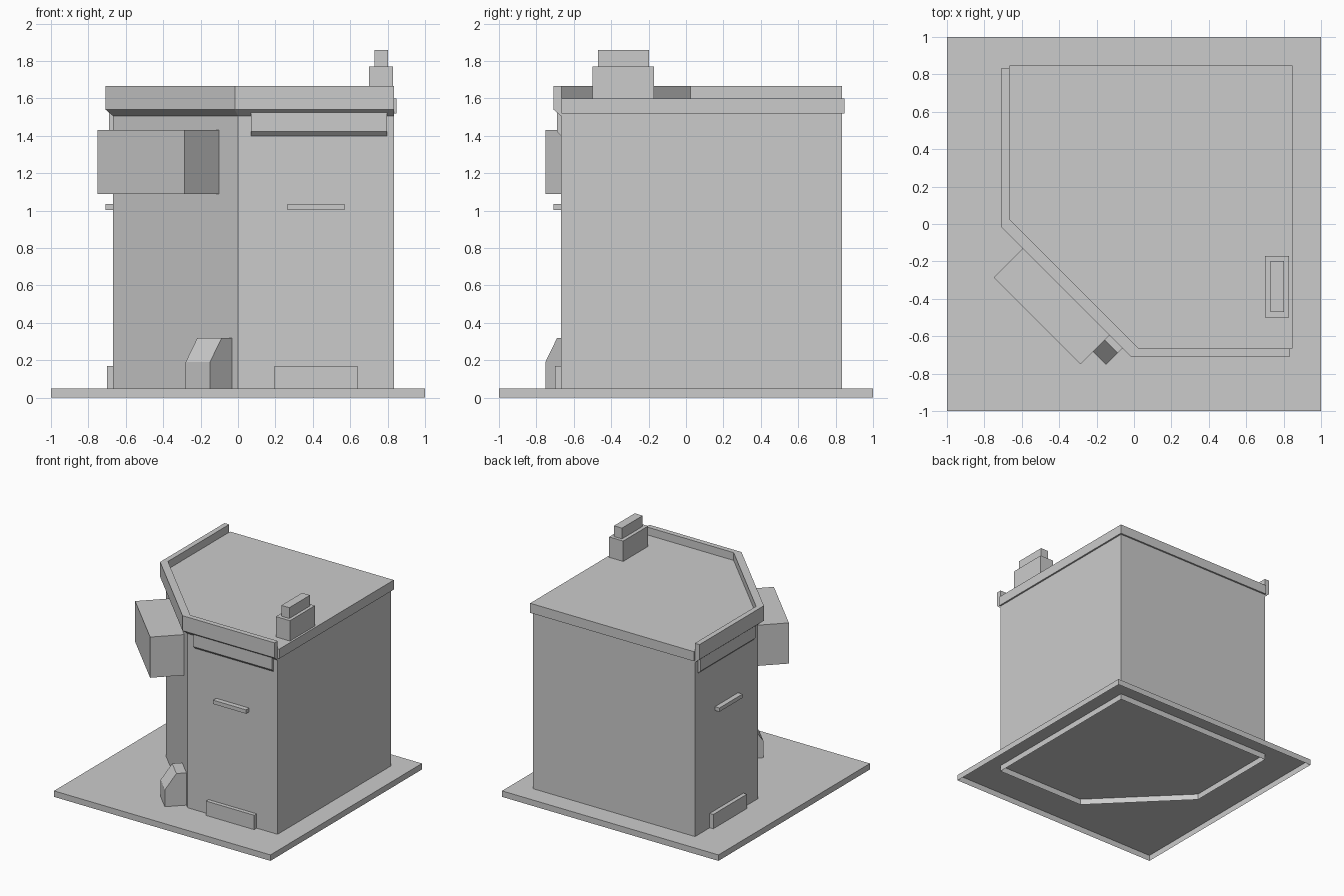
import bpy, bmesh

if "Cube" in bpy.data.objects:
    bpy.data.objects.remove(bpy.data.objects["Cube"])


def finish(name, bm, recalc=True):
    if recalc:
        bmesh.ops.recalc_face_normals(bm, faces=bm.faces[:])
    mesh = bpy.data.meshes.new(name)
    bm.to_mesh(mesh)
    bm.free()
    obj = bpy.data.objects.new(name, mesh)
    bpy.context.collection.objects.link(obj)
    return obj


def loft(name, rings, first=True, last=True, closed=True):
    """Join equal-length point rings with quads, optionally capping the ends."""
    bm = bmesh.new()
    vs = [[bm.verts.new(p) for p in ring] for ring in rings]
    n = len(rings[0])
    for a, b in zip(vs, vs[1:]):
        for i in range(n):
            j = (i + 1) % n
            bm.faces.new((a[i], a[j], b[j], b[i]))
    if first:
        bm.faces.new(vs[0][::-1])
    if last:
        bm.faces.new(vs[-1])
    # open shells are already wound outward
    return finish(name, bm, recalc=first and last)


def prism(name, outline, z0, z1, bottom=True, top=True):
    return loft(name, [[(x, y, z) for x, y in outline] for z in (z0, z1)], bottom, top)


def rect(x0, x1, y0, y1):
    return [(x0, y0), (x1, y0), (x1, y1), (x0, y1)]


# Ground plate, open underneath
prism("ground_plate", rect(-1, 1, -1, 1), 0, 0.05, bottom=False)

# Corner building walls, an open shell reaching down through the plate
W, B = -0.667, 0.833
prism("building_walls", [(W, 0), (0, W), (B, W), (B, B), (W, B)], 0, 1.52,
      bottom=False, top=False)

# Roof slab
I = -0.665
prism("roof_slab", [(I, 0.025), (0.025, I), (0.847, I), (0.847, 0.847), (I, 0.847)], 1.52, 1.60)


# Parapet with a sloped underside, swept along the three street sides
def path(d, k):
    return [(W - d, B), (W - d, -k), (-k, W - d), (B, W - d)]


wall_line = path(0, 0)
outer = path(0.041, 0.017)
inner = path(-0.002, -0.025)
parapet = [[(*inner[i], 1.665), (*outer[i], 1.665), (*outer[i], 1.54),
            (*wall_line[i], 1.505), (*inner[i], 1.505)] for i in range(4)]
loft("parapet", parapet)

# Fascia boards, window ledges and doorsteps, mirrored over the corner diagonal
details = {
    "fascia_board": (0.07, 0.797, [(W, 1.40), (-0.69, 1.423), (-0.69, 1.527), (W, 1.527)]),
    "window_ledge": (0.265, 0.57, [(W, 1.003), (-0.708, 1.003), (-0.708, 1.035), (W, 1.035)]),
    "doorstep": (0.195, 0.64, [(W, 0.05), (-0.70, 0.05), (-0.70, 0.17), (W, 0.17)]),
}
for name, (a, b, prof) in details.items():
    loft(name + "_front", [[(t, d, z) for d, z in prof] for t in (a, b)])
    loft(name + "_left", [[(d, t, z) for d, z in prof] for t in (a, b)])

# Box sign hanging over the chamfered corner
prism("corner_box", [(-0.75, -0.287), (-0.287, -0.75), (-0.102, -0.565), (-0.565, -0.102)],
      1.09, 1.43)

# Small slope-topped block at the foot of the chamfer
block = [(0, 0.05), (0, 0.19), (0.063, 0.32), (0.121, 0.32), (0.121, 0.05)]
loft("corner_block", [[(x + s, y + s, z) for s, z in block]
                      for x, y in ((-0.28, -0.622), (-0.15, -0.752))])

# Stepped chimney
prism("chimney_base", rect(0.70, 0.83, -0.50, -0.17), 1.60, 1.77)
prism("chimney_top", rect(0.73, 0.803, -0.47, -0.197), 1.77, 1.86)
